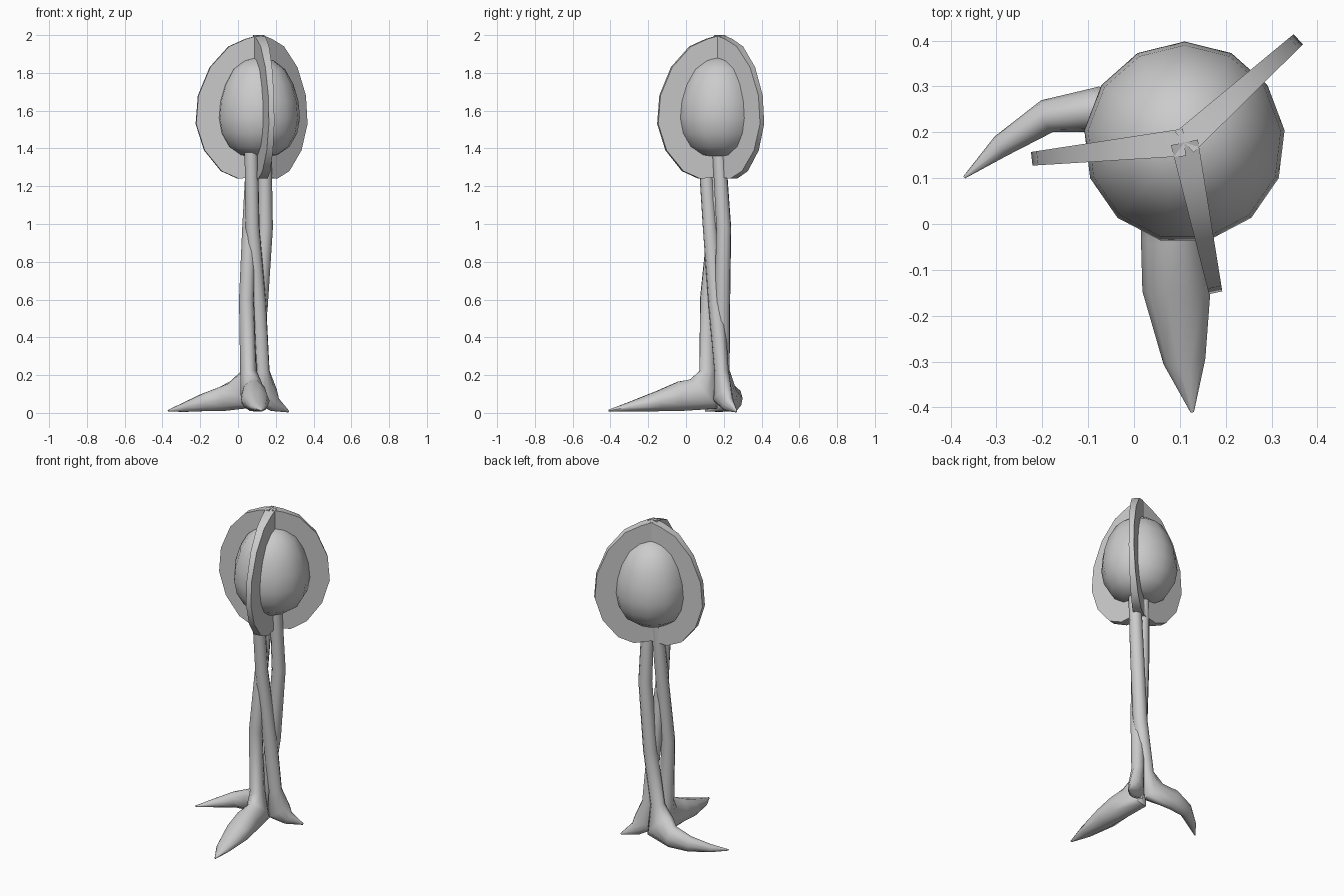
import bpy, bmesh, math
from mathutils import Vector

if "Cube" in bpy.data.objects:
    bpy.data.objects.remove(bpy.data.objects["Cube"])

CX, CY = 0.11, 0.178


def finish(name, bm, angle):
    bmesh.ops.recalc_face_normals(bm, faces=bm.faces)
    mesh = bpy.data.meshes.new(name)
    bm.to_mesh(mesh)
    bm.free()
    ob = bpy.data.objects.new(name, mesh)
    bpy.context.collection.objects.link(ob)
    bpy.ops.object.select_all(action='DESELECT')
    ob.select_set(True)
    bpy.context.view_layer.objects.active = ob
    bpy.ops.object.shade_smooth_by_angle(angle=math.radians(angle))
    return ob


def skin_rings(bm, rings):
    n = len(rings[0])
    for a, b in zip(rings, rings[1:]):
        for i in range(n):
            j = (i + 1) % n
            bm.faces.new((a[i], a[j], b[j], b[i]))
    bm.faces.new(rings[0])
    bm.faces.new(rings[-1])


# Egg-shaped pod
def make_pod():
    profile = [(.04, 1.357), (.1, 1.365), (.165, 1.41), (.205, 1.48), (.22, 1.56),
               (.212, 1.65), (.185, 1.74), (.14, 1.82), (.08, 1.865), (.02, 1.883)]
    bm = bmesh.new()
    n = 13
    rings = []
    for r, z in profile:
        rings.append([bm.verts.new((CX + r * math.cos(math.pi / 2 + 2 * math.pi * i / n),
                                    CY + r * math.sin(math.pi / 2 + 2 * math.pi * i / n), z))
                      for i in range(n)])
    skin_rings(bm, rings)
    finish("pod", bm, 60)


# Flat upright fin, thicker at the pod axis than at its rim
def make_fin(name, end):
    outline = [(0, 2.0), (.07, 1.98), (.16, 1.94), (.26, 1.83), (.323, 1.68), (.335, 1.53),
               (.29, 1.39), (.20, 1.28), (.11, 1.24), (0, 1.25)]
    d = Vector((end[0] - CX, end[1] - CY, 0)).normalized()
    side = Vector((-d.y, d.x, 0))
    bm = bmesh.new()
    faces = []
    for s in (1, -1):
        faces.append([bm.verts.new(Vector((CX, CY, z)) + d * r + side * s * (.03 - .045 * r))
                      for r, z in outline])
    skin_rings(bm, faces)
    finish(name, bm, 40)


# Twisted trunk strand flowing into a pointed root; points are x, y, z, half width, half height
def make_strand(name, path, n=10):
    pts = [Vector(p[:3]) for p in path]
    foot = pts[-1] - pts[3]
    ref = Vector((-foot.y, foot.x, 0)).normalized()
    bm = bmesh.new()
    rings = []
    for i, p in enumerate(path):
        before = (pts[i] - pts[max(i - 1, 0)]).normalized()
        after = (pts[min(i + 1, len(pts) - 1)] - pts[i]).normalized()
        t = (before + after).normalized()
        side = (ref - t * ref.dot(t)).normalized()
        up = t.cross(side)
        ring = []
        for k in range(n):
            a = 2 * math.pi * k / n
            v = pts[i] + side * p[3] * math.cos(a) + up * p[4] * math.sin(a)
            v.z = max(v.z, 0.0 if i == len(path) - 1 else .005)
            ring.append(bm.verts.new(v))
        rings.append(ring)
    skin_rings(bm, rings)
    finish(name, bm, 50)


make_pod()
for name, end in (("left_fin", (-.225, .142)), ("front_fin", (.178, -.15)),
                  ("back_fin", (.355, .40))):
    make_fin(name, end)

make_strand("left_root", [
    (.142, .175, 1.38, .036, .036), (.145, .2, .98, .04, .04), (.115, .192, .55, .042, .042),
    (.065, .19, .22, .042, .042), (.03, .215, .10, .055, .10), (-.08, .25, .075, .05, .068),
    (-.19, .235, .053, .037, .047), (-.29, .17, .028, .025, .024), (-.37, .102, .012, .003, .004)])
make_strand("front_root", [
    (.08, .178, 1.38, .036, .036), (.06, .15, .98, .038, .038), (.045, .113, .6, .04, .04),
    (.055, .115, .22, .044, .044), (.075, .095, .10, .062, .11), (.085, -.03, .088, .07, .082),
    (.093, -.14, .063, .075, .058), (.11, -.30, .032, .046, .026), (.127, -.41, .012, .004, .005)])
make_strand("back_root", [
    (.07, .1, 1.38, .036, .036), (.077, .127, .98, .038, .038), (.108, .16, .58, .042, .042),
    (.13, .188, .22, .038, .038), (.145, .195, .09, .042, .075), (.195, .225, .043, .03, .04),
    (.268, .268, .007, .003, .005)])
